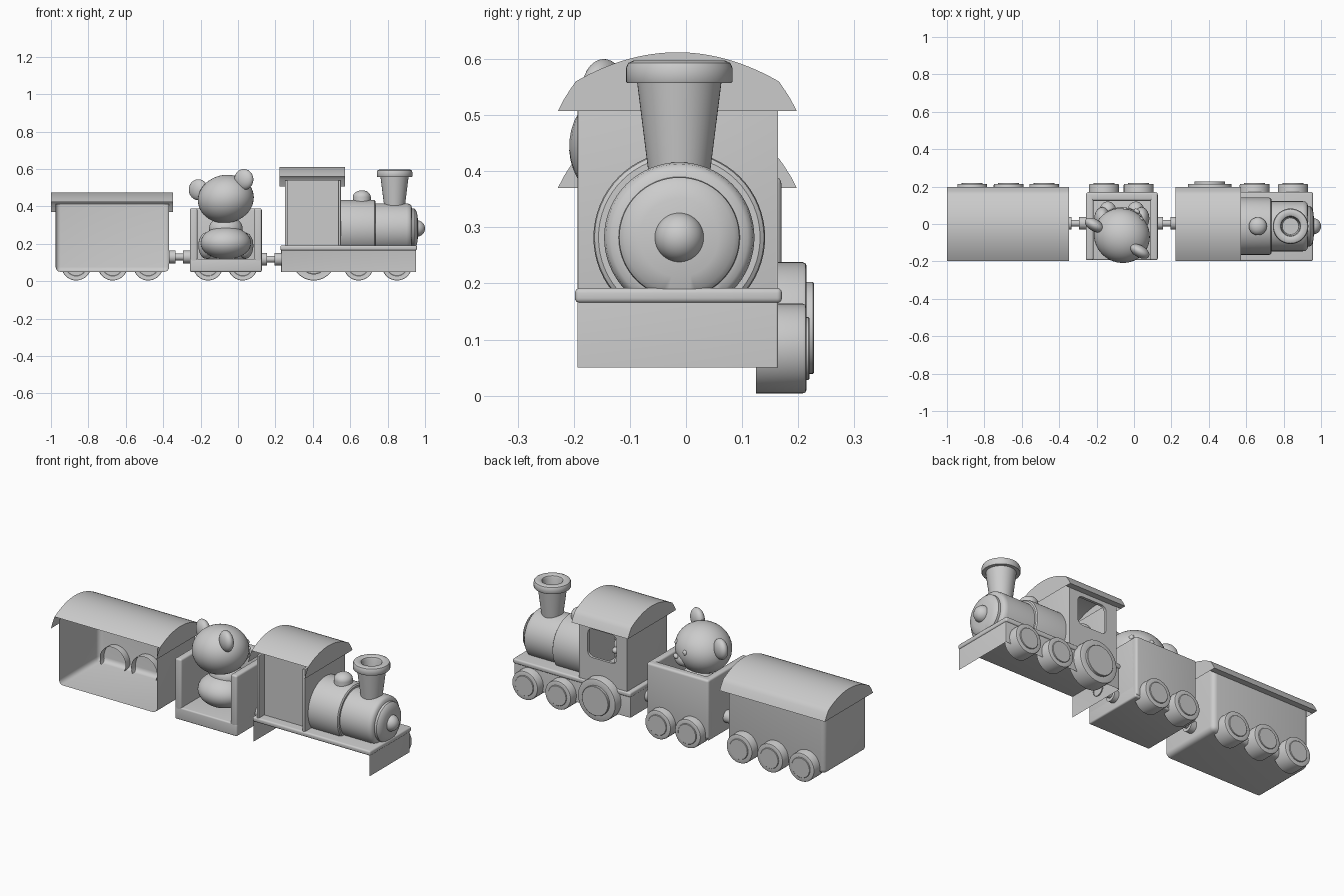
import bpy, bmesh, math
from mathutils import Vector, Matrix

if "Cube" in bpy.data.objects:
    bpy.data.objects.remove(bpy.data.objects["Cube"])

YC = -0.0155         # centre line of the roofs
YB = -0.012          # centre line of the boiler
Y0, Y1 = -0.193, 0.164  # open side and wheel side of the bodies


def smooth(ob):
    bpy.ops.object.select_all(action='DESELECT')
    ob.select_set(True)
    bpy.context.view_layer.objects.active = ob
    bpy.ops.object.shade_smooth_by_angle(angle=math.radians(35))


def finish(name, bm):
    me = bpy.data.meshes.new(name)
    bm.to_mesh(me)
    bm.free()
    ob = bpy.data.objects.new(name, me)
    bpy.context.collection.objects.link(ob)
    smooth(ob)
    return ob


def box(name, lo, hi, bevel=0.0, drop=()):
    """Box between two corners; faces whose normal is in drop are left open."""
    bm = bmesh.new()
    bmesh.ops.create_cube(bm, size=1)
    lo, hi = Vector(lo), Vector(hi)
    for v in bm.verts:
        v.co = Vector([(lo[i] + hi[i]) / 2 + v.co[i] * (hi[i] - lo[i]) for i in range(3)])
    bm.normal_update()
    gone = [f for f in bm.faces if any(f.normal.dot(Vector(d)) > 0.9 for d in drop)]
    bmesh.ops.delete(bm, geom=gone, context='FACES')
    if bevel:
        edges = [e for e in bm.edges if not e.is_boundary]
        bmesh.ops.bevel(bm, geom=edges, offset=bevel, segments=4, profile=0.5, affect='EDGES')
    return finish(name, bm)


def lathe(name, profile, origin, axis, n=48, floor=-1):
    """Spin a (radius, height) profile around an axis; nothing goes below floor."""
    rot = Vector((0, 0, 1)).rotation_difference(Vector(axis)).to_matrix()
    bm = bmesh.new()
    rings = []
    for r, h in profile:
        rings.append([bm.verts.new(Vector(origin) + rot @ Vector(
            (r * math.cos(2 * math.pi * k / n), r * math.sin(2 * math.pi * k / n), h))) for k in range(n)])
    for a, b in zip(rings, rings[1:]):
        for k in range(n):
            bm.faces.new((a[k], a[(k + 1) % n], b[(k + 1) % n], b[k]))
    for v in bm.verts:
        v.co.z = max(v.co.z, floor)
    bmesh.ops.remove_doubles(bm, verts=bm.verts, dist=1e-5)
    return finish(name, bm)


def ball(name, c, r, rot=None):
    bm = bmesh.new()
    bmesh.ops.create_uvsphere(bm, u_segments=40, v_segments=24, radius=1)
    m = Matrix.Translation(c) @ (rot or Matrix()) @ Matrix.Diagonal((*r, 1))
    bmesh.ops.transform(bm, matrix=m, verts=bm.verts)
    return finish(name, bm)


def roof(name, x0, x1, z):
    """Arched skin cut off on the open side, with full end plates."""
    half, n, knee, kh, top = 0.213, 40, 0.85, 0.053, 0.105
    pts = []
    for k in range(n + 1):
        t = abs(-1 + 2 * k / n)
        # crown arc, dropping into steeper eaves
        h = kh + (top - kh) * (1 - (t / knee) ** 2) if t < knee else kh * ((1 - t) / (1 - knee)) ** 0.85
        pts.append((YC + half * (-1 + 2 * k / n), z + h))
    bm = bmesh.new()
    ends = []
    for x in (x0, x1):
        row = [bm.verts.new((x, *p)) for p in pts]
        bm.faces.new(row)
        ends.append(row)
    for k in range(n):
        if pts[k][0] > Y0 - 0.006:
            bm.faces.new((ends[0][k], ends[0][k + 1], ends[1][k + 1], ends[1][k]))
    # underside of the eave
    a = [bm.verts.new((x, Y1, z)) for x in (x0, x1)]
    bm.faces.new((ends[0][-1], ends[1][-1], a[1], a[0]))
    bmesh.ops.recalc_face_normals(bm, faces=bm.faces)
    return finish(name, bm)


def wheel(name, x, r, face=0.22):
    h = 0.7 * r
    lathe(name, [(r, 0.125), (r, 0.208), (r - 0.002, 0.213), (r - 0.007, 0.215), (h, 0.215),
                 (h, face - 0.002), (h - 0.002, face), (0, face)], (x, 0, r + 0.004), (0, 1, 0))


# ---- locomotive base and running board
box("engine_base", (0.23, Y0, 0.05), (0.952, Y1, 0.17), 0.004, [(0, -1, 0), (0, 0, -1)])
box("running_board", (0.226, Y0 - 0.005, 0.165), (0.957, Y1 + 0.007, 0.192), 0.009)

# ---- boiler, front cap and knob
BZ = 0.282
lathe("boiler_rear", [(0, 0), (0.153, 0), (0.153, 0.187), (0.151, 0.195), (0.144, 0.2), (0.12, 0.2)],
      (0.535, YB, BZ), (1, 0, 0), 64, 0.18)
lathe("boiler_front", [(0.134, 0), (0.134, 0.172), (0.131, 0.188), (0.122, 0.197), (0.108, 0.2),
                       (0.107, 0.212), (0.098, 0.222), (0.07, 0.23), (0, 0.235)],
      (0.73, YB, BZ), (1, 0, 0), 64, 0.18)
ball("front_knob", (0.956, YB, BZ), (0.044, 0.044, 0.044))

# ---- chimney and steam dome
lathe("chimney", [(0.053, 0), (0.075, 0.175), (0.093, 0.175), (0.095, 0.178), (0.095, 0.202),
                  (0.091, 0.211), (0.082, 0.215), (0.062, 0.215), (0.054, 0.21), (0.05, 0.2), (0.044, 0.1), (0, 0.1)],
      (0.837, YB, 0.382), (0, 0, 1))
lathe("steam_dome", [(0.048, 0), (0.048, 0.045)] +
      [(0.048 * math.cos(a * math.pi / 16), 0.045 + 0.036 * math.sin(a * math.pi / 16)) for a in range(1, 9)],
      (0.662, YB, 0.405), (0, 0, 1))

# ---- cab: end walls, windowed wall, recessed panel, roof
box("cab_front_wall", (0.535, Y0, 0.18), (0.55, Y1, 0.54), 0.003)
box("cab_rear_wall", (0.25, Y0, 0.18), (0.265, Y1, 0.54), 0.003)
side = box("cab_side_wall", (0.25, Y1 - 0.015, 0.18), (0.55, Y1, 0.54))
cutter = box("window_cutter", (0.315, Y1 - 0.2, 0.325), (0.495, Y1 + 0.2, 0.485))
cutter.hide_render = True
bm = bmesh.new()
bm.from_mesh(cutter.data)
along = [e for e in bm.edges if abs(e.verts[0].co.y - e.verts[1].co.y) > 0.1]
bmesh.ops.bevel(bm, geom=along, offset=0.03, segments=6, profile=0.5, affect='EDGES')
bm.to_mesh(cutter.data)
bm.free()
mod = side.modifiers.new("window", 'BOOLEAN')
mod.object = cutter
mod.solver = 'EXACT'
bpy.context.view_layer.objects.active = side
bpy.ops.object.modifier_apply(modifier="window")
bpy.data.objects.remove(cutter)
for p in side.data.polygons:
    p.use_smooth = False
box("cab_inner_panel", (0.26, -0.145, 0.18), (0.54, -0.137, 0.54))
ball("driver_head", (0.36, 0.03, 0.37), (0.055, 0.055, 0.055))
ball("driver_nose", (0.375, 0.085, 0.36), (0.02, 0.02, 0.017))
ball("driver_body", (0.36, 0.02, 0.26), (0.06, 0.06, 0.08))
roof("cab_roof", 0.222, 0.572, 0.507)

# ---- open middle car
box("car_floor", (-0.257, Y0, 0.05), (0.127, Y1, 0.12), 0.008)
box("car_left_wall", (-0.257, Y0, 0.1), (-0.217, Y1, 0.39), 0.01)
box("car_right_wall", (0.087, Y0, 0.1), (0.127, Y1, 0.39), 0.01)
box("car_back_wall", (-0.257, Y1 - 0.04, 0.06), (0.127, Y1 + 0.006, 0.39), 0.012)

# ---- rear wagon, open on the near side
box("wagon_body", (-0.975, Y0, 0.05), (-0.368, Y1, 0.413), 0.026, [(0, -1, 0), (0, 0, 1)])
roof("wagon_roof", -1.0, -0.347, 0.37)

# ---- wheels on the far side
wheel("engine_big_wheel", 0.405, 0.117, 0.228)
for i, x in enumerate((0.645, 0.85, -0.16, 0.025, -0.865, -0.67, -0.48)):
    wheel("small_wheel_%d" % i, x, 0.08)

# ---- couplings
for i, (x, z) in enumerate(((-0.37, 0.13), (0.12, 0.118))):
    lathe("coupling_%d" % i, [(0.034, 0), (0.034, 0.035), (0.018, 0.035), (0.018, 0.075), (0.034, 0.075),
                              (0.034, 0.115)], (x, 0.004, z), (1, 0, 0), 24)

# ---- toy bear, looking forward and to the far side
HEAD = Vector((-0.065, -0.062, 0.44))
turn = Matrix.Rotation(math.radians(-30), 4, 'Z') @ Matrix.Rotation(math.radians(-11), 4, 'Y')


def on_head(x, y, z):
    return HEAD + turn @ Vector((x, y, z))


ball("bear_head", HEAD, (0.152, 0.145, 0.128), turn)
ball("bear_muzzle", on_head(0, 0.112, -0.04), (0.055, 0.042, 0.042), turn)
ball("bear_nose", on_head(0, 0.153, -0.022), (0.018, 0.012, 0.012), turn)
for s, n in ((-1, "left"), (1, "right")):
    ball("bear_eye_" + n, on_head(s * 0.05, 0.126, 0.025), (0.014, 0.014, 0.016), turn)
    ball("bear_ear_" + n, on_head(s * 0.143, -0.025, 0.078), (0.056, 0.032, 0.056), turn)
    ball("bear_arm_" + n, (-0.065 + s * 0.105, 0.03, 0.19), (0.042, 0.06, 0.07))
    ball("bear_leg_" + n, (-0.065 + s * 0.075, 0.07, 0.155), (0.045, 0.05, 0.045))
ball("bear_body", (-0.065, -0.035, 0.205), (0.135, 0.125, 0.088))
ball("bear_chest", (-0.065, -0.01, 0.28), (0.09, 0.08, 0.07))
